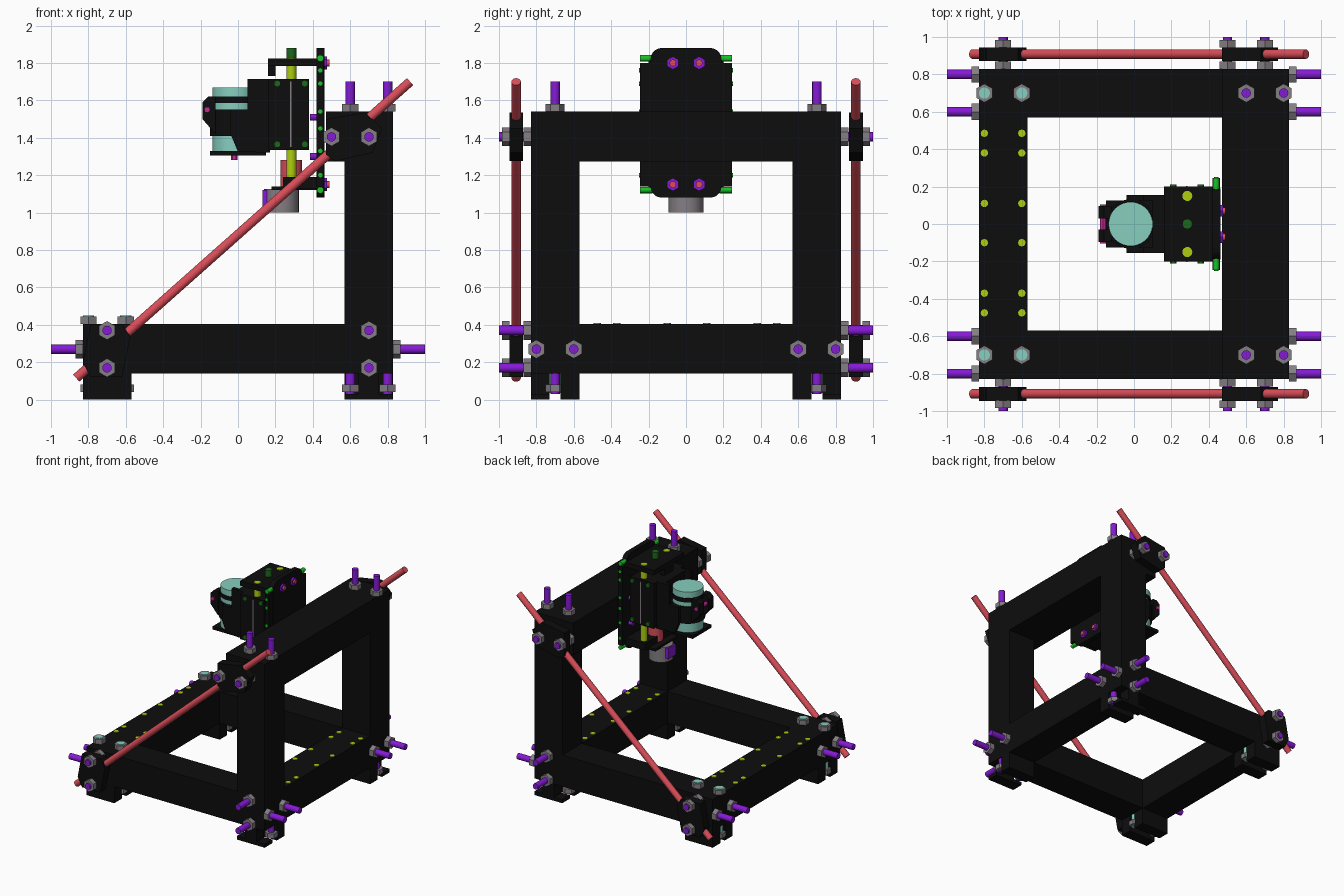
import bpy, bmesh, math
from mathutils import Vector

cube = bpy.data.objects.get("Cube")
if cube:
    bpy.data.objects.remove(cube, do_unlink=True)


def material(name, color):
    m = bpy.data.materials.new(name)
    m.use_nodes = True
    m.diffuse_color = (*color, 1)
    m.node_tree.nodes["Principled BSDF"].inputs["Base Color"].default_value = (*color, 1)
    return m


black = material("black", (.004, .004, .004))
grey = material("grey", (.23, .21, .23))
purple = material("purple", (.24, .01, .68))
red = material("red", (.7, .075, .1))
teal = material("teal", (.24, .62, .52))
lime = material("lime", (.42, .62, .005))
dark_green = material("dark green", (.012, .14, .012))
green = material("bright green", (.01, .55, .02))
magenta = material("magenta", (.6, .02, .32))


def finish(name, bm, mat, smooth=False):
    bmesh.ops.recalc_face_normals(bm, faces=bm.faces)
    mesh = bpy.data.meshes.new(name)
    bm.to_mesh(mesh)
    bm.free()
    mesh.materials.append(mat)
    ob = bpy.data.objects.new(name, mesh)
    bpy.context.collection.objects.link(ob)
    if smooth:
        bpy.ops.object.select_all(action='DESELECT')
        ob.select_set(True)
        bpy.context.view_layer.objects.active = ob
        bpy.ops.object.shade_smooth_by_angle()
    return ob


def box(name, x, y, z, mat=black):
    bm = bmesh.new()
    bmesh.ops.create_cube(bm, size=1)
    for v in bm.verts:
        v.co = [(r[0] + r[1]) / 2 + c * (r[1] - r[0]) for r, c in zip((x, y, z), v.co)]
    return finish(name, bm, mat)


def rod(name, a, b, r, mat, sides=20):
    a, b = Vector(a), Vector(b)
    bm = bmesh.new()
    bmesh.ops.create_cone(bm, cap_ends=True, segments=sides, radius1=r, radius2=r, depth=(b - a).length)
    turn = (b - a).to_track_quat('Z', 'Y')
    for v in bm.verts:
        v.co = turn @ v.co + (a + b) / 2
    return finish(name, bm, mat, sides > 8)


def nut(name, centre, axis):
    half = Vector([.02 if i == axis else 0 for i in range(3)])
    c = Vector(centre)
    return rod(name, c - half, c + half, .05, grey, 6)


def prism(name, points, y0, y1, mat=black):
    # side profile in x and z, extruded along y
    bm = bmesh.new()
    face = bm.faces.new([bm.verts.new((x, y0, z)) for x, z in points])
    out = bmesh.ops.extrude_face_region(bm, geom=[face])
    for v in out["geom"]:
        if isinstance(v, bmesh.types.BMVert):
            v.co.y = y1
    return finish(name, bm, mat)


def span(s, a, b):
    return sorted((s * a, s * b))


# Frame beams
full, low = (-.83, .83), (.14, .405)
box("front_cross_beam", (-.83, -.57), full, low)
box("rear_cross_beam", (.57, .83), full, low)
box("top_beam", (.47, .83), full, (1.272, 1.54))
for s in (-1, 1):
    box("side_rail", full, span(s, .57, .83), low)
    box("upright", (.57, .83), span(s, .57, .83), (.14, 1.272))
    # Split feet with a slot for the bolts
    for e in (-1, 1):
        box("foot_inner", span(e, .57, .83), span(s, .57, .67), (0, .14))
    box("foot_outer", (-.83, -.57), span(s, .73, .83), (0, .14))
    box("foot_outer_sill", (.57, .83), span(s, .73, .83), (0, .03))
    box("foot_outer_web", (.645, .755), span(s, .73, .83), (.03, .14))

    # Lengthwise bolts
    for y in (.6, .8):
        rod("long_bolt", (-1, s * y, .27), (1, s * y, .27), .025, purple)
        for x in (-.85, .85):
            nut("long_bolt_nut", (x, s * y, .27), 0)
    # Vertical bolts
    for x in (.6, .8):
        rod("upright_bolt", (x, s * .7, .03), (x, s * .7, 1.7), .025, purple)
        nut("upright_top_nut", (x, s * .7, 1.56), 2)
        nut("upright_bottom_nut", (x, s * .7, .06), 2)
        rod("short_bolt", (-x, s * .7, .035), (-x, s * .7, .449), .03, teal)
        nut("short_top_nut", (-x, s * .7, .425), 2)
        nut("short_bottom_nut", (-x, s * .7, .06), 2)
    # Crosswise bolts
    for x, z, bracket in ((-.7, .17, 1), (-.7, .37, 1), (.7, .17, 0), (.7, .37, 0),
                          (.5, 1.405, 1), (.7, 1.405, 1)):
        rod("cross_bolt", (x, s * .8, z), (x, s, z), .025, purple)
        nut("cross_bolt_nut", (x, s * .85, z), 1)
        if bracket:
            nut("cross_bolt_outer_nut", (x, s * .965, z), 1)
    # Diagonal braces and their clamps
    rod("diagonal_brace", (-.865, s * .908, .115), (.92, s * .908, 1.7), .025, red)
    prism("lower_brace_clamp", [(-.79, .12), (-.62, .12), (-.575, .34), (-.62, .4),
                                (-.79, .4), (-.83, .2)], s * .872, s * .945)
    prism("upper_brace_clamp", [(.47, .31 + 1), (.52, 1.275), (.72, 1.32), (.77, 1.45),
                                (.68, 1.535), (.47, 1.5)], s * .872, s * .945)

# Threaded inserts on the cross beams
for x in (-.8, -.6, .6, .8):
    for y in (-.475, -.37, -.1, .11, .38, .485):
        rod("beam_insert", (x, y, .4), (x, y, .409), .02, lime, 12)

# Axis back plate with rounded corners
plate = box("axis_plate", (.42, .462), (-.19, .19), (1.08, 1.88))
bev = plate.modifiers.new("rounded", 'BEVEL')
bev.width, bev.segments = .06, 5
bev.limit_method = 'WEIGHT'
weight = plate.data.attributes.new("bevel_weight_edge", 'FLOAT', 'EDGE')
for e in plate.data.edges:
    a, b = (plate.data.vertices[i].co for i in e.vertices)
    weight.data[e.index].value = 1.0 if abs(a.x - b.x) > .01 else 0.0
box("axis_plate_wings", (.421, .461), (-.245, .245), (1.14, 1.8))
for y in (-.07, .07):
    for z in (1.15, 1.8):
        rod("plate_bolt_head", (.46, y, z), (.475, y, z), .035, purple, 6)
        rod("plate_bolt_tip", (.46, y, z), (.488, y, z), .018, red)
for s in (-1, 1):
    for z in (1.12, 1.825):
        rod("plate_corner_screw", (.44, s * .18, z), (.44, s * .247, z), .018, green, 12)
    for z in (1.2, 1.33, 1.45, 1.54, 1.69, 1.76):
        rod("plate_edge_screw", (.44, s * .2, z), (.44, s * .25, z), .012, green, 12)
    for z in (1.3, 1.51):
        rod("plate_inner_screw", (.385, s * .15, z), (.43, s * .15, z), .018, purple, 12)

# Guide rods, lead screw and end supports
box("upper_support", (.16, .43), (-.2, .2), (1.785, 1.825))
box("upper_support_lip", (.16, .2), (-.06, .06), (1.73, 1.79))
box("lower_support", (.24, .43), (-.2, .2), (1.13, 1.19))
box("motor_flange", (.18, .43), (-.15, .15), (1.12, 1.14))
for y in (-.15, .15):
    rod("guide_rod", (.285, y, 1.15), (.285, y, 1.83), .027, lime)
rod("lead_screw", (.285, 0, 1.2), (.285, 0, 1.88), .027, dark_green)
rod("shaft_coupling", (.285, 0, 1.14), (.285, 0, 1.28), .058, red)
rod("axis_motor", (.232, 0, 1), (.232, 0, 1.125), .093, grey, 32)
box("motor_wire_cover", (.13, .17), (-.05, .05), (1.03, 1.12), purple)

# Sliding carriage
box("carriage", (.16, .38), (-.2, .2), (1.335, 1.715))
box("carriage_neck", (.1, .17), (-.155, .155), (1.32, 1.715))
for s in (-1, 1):
    box("carriage_seam", (.277, .285), span(s, .19, .203), (1.35, 1.7), grey)
    for x in (.21, .357):
        for z in (1.365, 1.69):
            rod("carriage_screw", (x, s * .18, z), (x, s * .212, z), .018, dark_green, 12)
    # Spindle holder cheeks and clamp ears
    prism("holder_cheek", [(0, 1.325), (.15, 1.325), (.15, 1.715), (.05, 1.715), (.05, 1.55),
                           (-.04, 1.55), (-.04, 1.42)], s * .125, s * .155)
    prism("clamp_ear", [(-.19, 1.5), (-.12, 1.42), (-.12, 1.62), (-.16, 1.62), (-.19, 1.59)],
          s * .03, s * .095)
    rod("holder_foot_screw", (-.02, s * .06, 1.28), (-.02, s * .06, 1.31), .018, magenta, 12)
rod("clamp_screw", (-.165, -.105, 1.55), (-.165, .105, 1.55), .016, magenta, 12)

# Spindle with clamp bands
rod("spindle", (-.018, 0, 1.32), (-.018, 0, 1.67), .118, teal, 40)
rod("spindle_clamp", (-.018, 0, 1.41), (-.018, 0, 1.55), .132, black, 40)
rod("upper_clamp_band", (-.018, 0, 1.585), (-.018, 0, 1.62), .122, black, 40)
box("holder_base", (-.15, .15), (-.125, .125), (1.305, 1.33))
